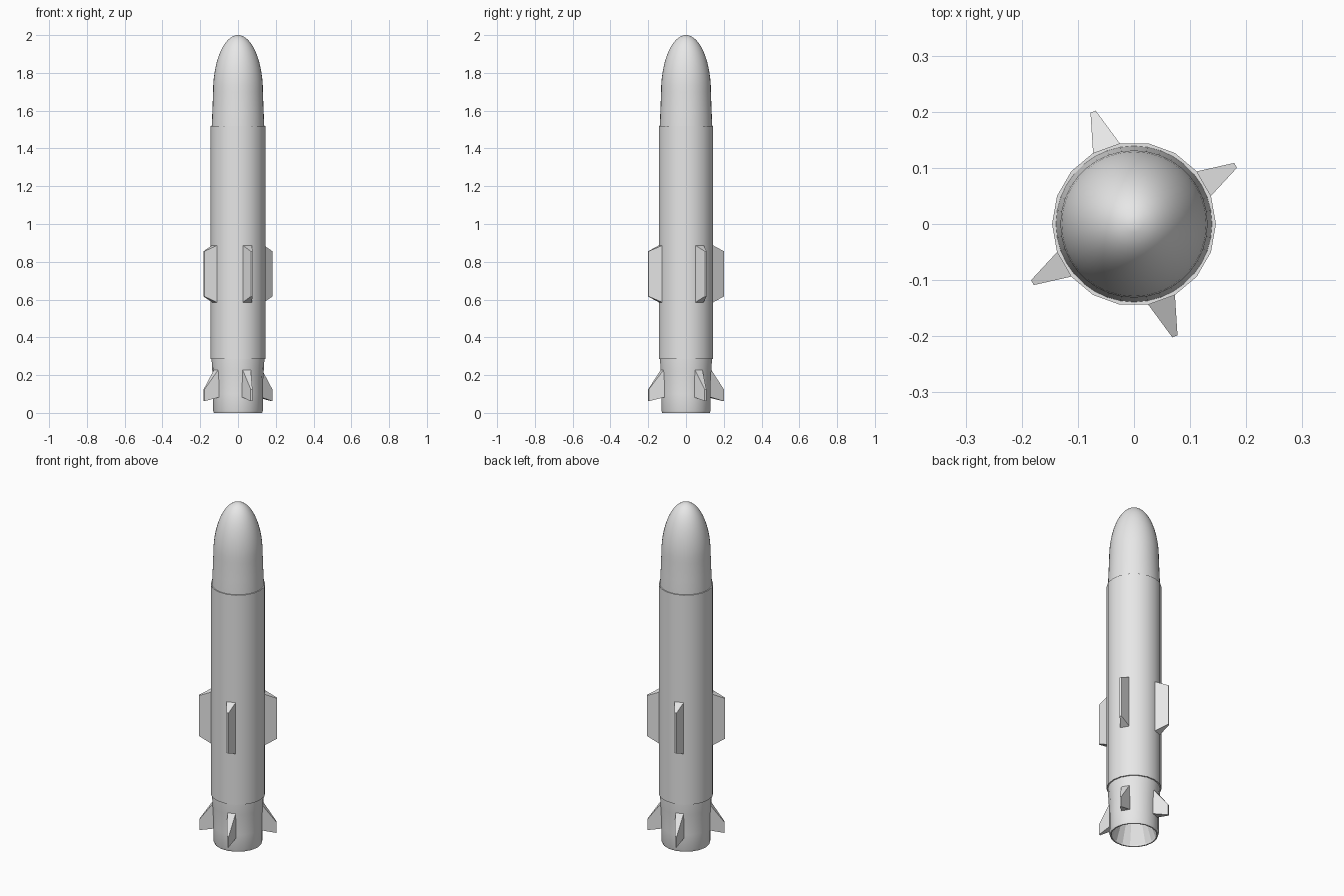
import bpy, bmesh, math
from mathutils import Vector

if "Cube" in bpy.data.objects:
    bpy.data.objects.remove(bpy.data.objects["Cube"])

grey = bpy.data.materials.new("light_grey")
grey.diffuse_color = (0.8, 0.8, 0.8, 1)
grey.use_nodes = True
grey.node_tree.nodes["Principled BSDF"].inputs["Base Color"].default_value = grey.diffuse_color


def finish(name, bm, smooth):
    bmesh.ops.recalc_face_normals(bm, faces=bm.faces)
    me = bpy.data.meshes.new(name)
    bm.to_mesh(me)
    bm.free()
    me.materials.append(grey)
    ob = bpy.data.objects.new(name, me)
    bpy.context.collection.objects.link(ob)
    if smooth:
        bpy.ops.object.select_all(action='DESELECT')
        ob.select_set(True)
        bpy.context.view_layer.objects.active = ob
        bpy.ops.object.shade_smooth_by_angle(angle=math.radians(32))
    return ob


def lathe(name, profile, sides, closed=False, smooth=True):
    """Revolve (radius, z) points around z; open ends are capped."""
    bm = bmesh.new()
    rings = []
    for r, z in profile:
        rings.append([bm.verts.new((r * math.cos(2 * math.pi * i / sides),
                                    r * math.sin(2 * math.pi * i / sides), z))
                      for i in range(sides)])
    pairs = list(zip(rings, rings[1:]))
    if closed:
        pairs.append((rings[-1], rings[0]))
    for a, b in pairs:
        for i in range(sides):
            j = (i + 1) % sides
            bm.faces.new((a[i], a[j], b[j], b[i]))
    if not closed:
        bm.faces.new(rings[0])
        bm.faces.new(rings[-1])
    return finish(name, bm, smooth)


def fin(name, angle, r0, r1, base_z, tip_z, w0, w1):
    """Tapered wedge standing radially on the hull."""
    bm = bmesh.new()
    a = math.radians(angle)
    out = Vector((math.cos(a), math.sin(a), 0))
    side = Vector((-math.sin(a), math.cos(a), 0))
    loops = []
    for r, (lo, hi), w in ((r0, base_z, w0), (r1, tip_z, w1)):
        loops.append([bm.verts.new(out * r + side * s * w + Vector((0, 0, z)))
                      for s, z in ((-1, lo), (1, lo), (1, hi), (-1, hi))])
    for i in range(4):
        j = (i + 1) % 4
        bm.faces.new((loops[0][i], loops[0][j], loops[1][j], loops[1][i]))
    bm.faces.new(loops[0])
    bm.faces.new(loops[1])
    finish(name, bm, False)


# main hull, 18 sides, with small ledges at both ends
lathe("hull", [(0.125, 0.285), (0.146, 0.285), (0.146, 1.52), (0.125, 1.52)], 18, closed=True)

# rounded nose, slightly narrower than the hull
nose = [(0.139, 1.50), (0.139, 1.52), (0.1355, 1.60), (0.132, 1.70)]
for k in range(1, 14):
    t = math.radians(90 * k / 14)
    nose.append((0.132 * math.cos(t), 1.70 + 0.30 * math.sin(t)))
nose.append((0.006, 2.0))
lathe("nose", nose, 36)

# tail sleeve with rolled rim
lathe("tail", [(0.12, 0.30), (0.139, 0.30), (0.139, 0.27), (0.136, 0.22), (0.133, 0.17),
               (0.132, 0.10), (0.132, 0.012), (0.128, 0.0), (0.121, 0.0), (0.121, 0.012)],
      18, closed=True)

# conical exhaust recess
lathe("exhaust_cone", [(0.122, 0.006), (0.05, 0.22), (0.002, 0.22)], 18, smooth=False).data.polygons[0]
cone = bpy.data.objects["exhaust_cone"]
bm = bmesh.new()
bm.from_mesh(cone.data)
mouth = [f for f in bm.faces if len(f.verts) == 18 and f.calc_center_median().z < 0.05]
bmesh.ops.delete(bm, geom=mouth, context='FACES_ONLY')
bmesh.ops.reverse_faces(bm, faces=bm.faces)
bm.to_mesh(cone.data)
bm.free()

# wings and tail fins, each standing on one hull facet
for n, (angle, tip) in enumerate(((30, 0.209), (110, 0.213), (210, 0.209), (290, 0.213)), 1):
    fin(f"wing_{n}", angle, 0.143, tip, (0.585, 0.887), (0.617, 0.855), 0.0255, 0.005)
    fin(f"tail_fin_{n}", angle, 0.129, tip - 0.002, (0.083, 0.235), (0.062, 0.125), 0.024, 0.005)
